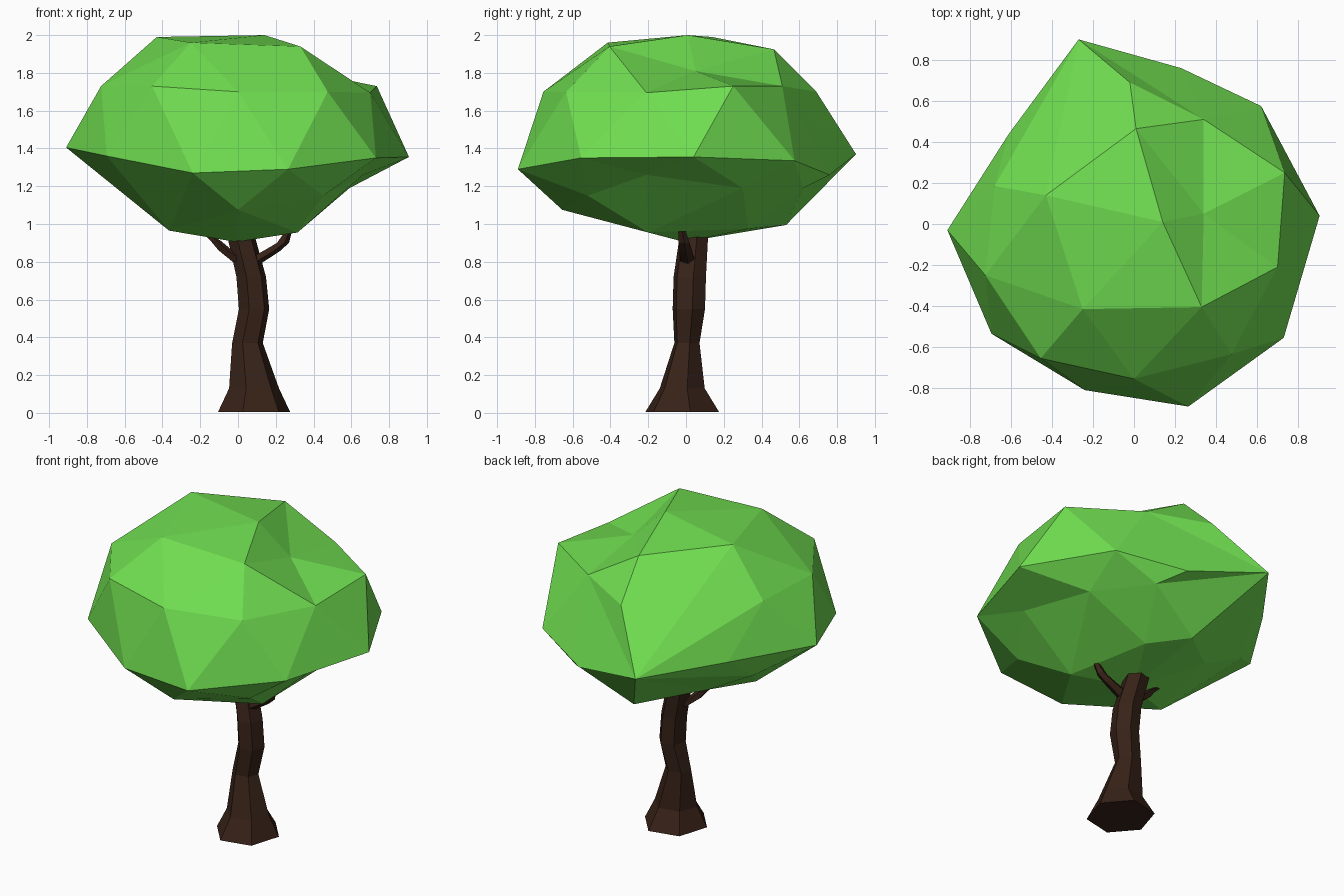
import bpy, bmesh, math


def material(name, color):
    m = bpy.data.materials.new(name)
    m.diffuse_color = (*color, 1)
    return m


def finish(name, bm, mat):
    bmesh.ops.recalc_face_normals(bm, faces=bm.faces[:])
    me = bpy.data.meshes.new(name)
    bm.to_mesh(me)
    bm.free()
    me.materials.append(mat)
    ob = bpy.data.objects.new(name, me)
    bpy.context.collection.objects.link(ob)
    return ob


def loft(name, rings, sides, mat, turn=0.0):
    """Skin rings of (x, y, z, rx, ry), each lying flat, and cap both ends."""
    bm = bmesh.new()
    loops = []
    for x, y, z, rx, ry in rings:
        angles = [turn + 2 * math.pi * i / sides for i in range(sides)]
        loops.append([bm.verts.new((x + rx * math.cos(a), y + ry * math.sin(a), z)) for a in angles])
    for a, b in zip(loops, loops[1:]):
        for i in range(sides):
            j = (i + 1) % sides
            bm.faces.new((a[i], a[j], b[j], b[i]))
    bm.faces.new(loops[0][::-1])
    bm.faces.new(loops[-1])
    return finish(name, bm, mat)


leaf = material("leaf_green", (0.16, 0.72, 0.08))
bark = material("bark_brown", (0.038, 0.016, 0.009))

# Canopy: faceted hull through the corner points, from the crown down
crown = [(.14, .01, 2.0), (-.43, .14, 1.99), (-.25, -.415, 1.96), (.33, -.405, 1.94), (.01, .465, 1.925)]
shoulder = [(-.455, -.655, 1.73), (0, -.755, 1.70), (.475, -.635, 1.70), (.70, -.21, 1.695),
            (.735, .25, 1.73), (-.02, .69, 1.70), (-.68, .185, 1.71), (-.725, -.25, 1.73)]
rim = [(-.27, .90, 1.37), (.23, .76, 1.26), (.62, .575, 1.335), (.905, .04, 1.355), (.73, -.555, 1.35),
       (.265, -.89, 1.29), (-.24, -.81, 1.27), (-.695, -.535, 1.36), (-.91, -.03, 1.405), (-.61, .44, 1.395)]
under = [(0, -.655, 1.075), (.19, .33, .975), (0, .53, .995), (-.365, -.19, .965),
         (.315, -.2, .955), (-.01, -.01, .905)]
# Dents: corner on the hull, then the shift that pushes it inwards
dents = [((.44, .10, 1.97), (-.10, -.05, -.16)), ((.37, .56, 1.80), (-.03, -.05, -.07)),
         ((.68, .34, 1.10), (-.09, -.04, .09)), ((.73, -.22, 1.15), (-.07, .01, .11)),
         ((.50, -.58, 1.07), (-.05, .06, .08)), ((.39, .66, 1.13), (-.04, -.04, .06)),
         ((-.68, .25, 1.14), (.05, -.03, .09)), ((-.37, .27, .98), (.04, -.02, .09))]
bm = bmesh.new()
for p in crown + shoulder + rim + under:
    bm.verts.new(p)
pushed = [(bm.verts.new(p), d) for p, d in dents]
bmesh.ops.convex_hull(bm, input=bm.verts[:])
for v, d in pushed:
    v.co.x, v.co.y, v.co.z = (c + s for c, s in zip(v.co, d))
bmesh.ops.delete(bm, geom=[v for v in bm.verts if not v.link_faces], context='VERTS')
finish("canopy", bm, leaf)

# Trunk: crooked six-sided column with a flared foot
loft("trunk", [(.085, -.02, .005, .195, .205), (.085, -.02, .13, .135, .125), (.05, .005, .37, .083, .07),
               (.085, .015, .55, .082, .09), (.07, .02, .72, .08, .09), (.02, .04, .92, .075, .08),
               (0, .04, 1.0, .07, .075)], 6, bark, math.radians(12))

# Two short branches under the canopy
loft("right_branch", [(.06, .01, .79, .06, .045), (.17, 0, .855, .05, .035), (.235, -.01, .90, .035, .03),
                      (.265, -.02, .96, .02, .02)], 5, bark)
loft("left_branch", [(.02, .02, .80, .06, .04), (-.07, .01, .86, .04, .03), (-.12, 0, .91, .03, .025),
                     (-.17, 0, .95, .02, .018)], 5, bark)
